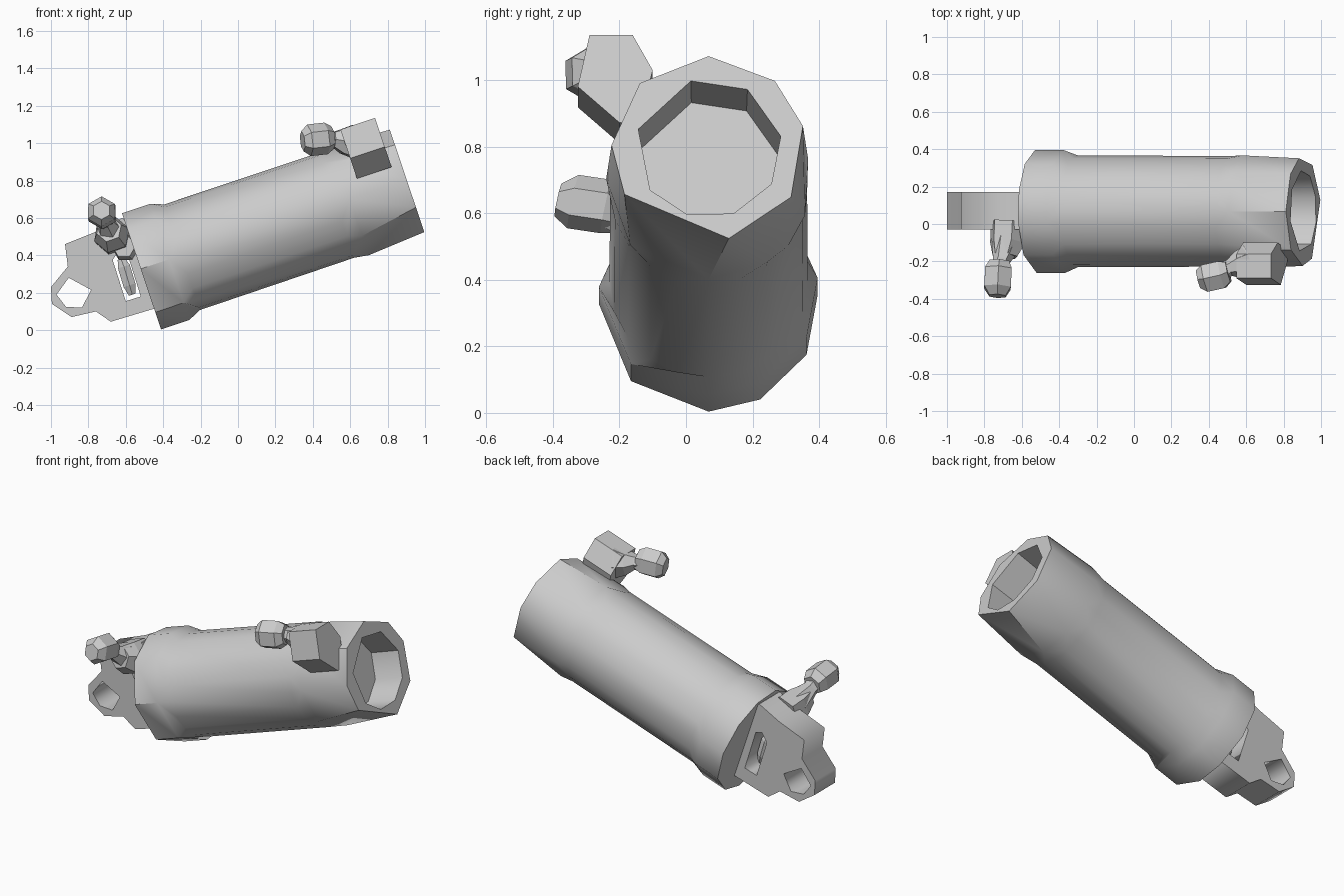
import bpy, bmesh, math
from mathutils import Vector

if "Cube" in bpy.data.objects:
    bpy.data.objects.remove(bpy.data.objects["Cube"])

TILT = math.radians(18.6)
U = Vector((math.cos(TILT), 0, math.sin(TILT)))     # along the barrel
V = Vector((-math.sin(TILT), 0, math.cos(TILT)))    # across the barrel, upward
Y = Vector((0, 1, 0))
END = Vector((0.905, 0.068, 0.795))                 # centre of the open end


def finish(bm, name, angle):
    bmesh.ops.recalc_face_normals(bm, faces=bm.faces)
    bmesh.ops.dissolve_limit(bm, angle_limit=0.01, verts=bm.verts, edges=bm.edges)
    me = bpy.data.meshes.new(name)
    bm.to_mesh(me)
    bm.free()
    ob = bpy.data.objects.new(name, me)
    bpy.context.collection.objects.link(ob)
    if angle:
        bpy.ops.object.select_all(action='DESELECT')
        ob.select_set(True)
        bpy.context.view_layer.objects.active = ob
        bpy.ops.object.shade_smooth_by_angle(angle=math.radians(angle))
    return ob


def zip_rings(bm, a, va, b, vb):
    """Join two rings with different numbers of corners, by angle."""
    n, m = len(a), len(b)
    i = j = 0
    ax, bx = a + [a[0] + 360], b + [b[0] + 360]
    while i < n or j < m:
        if j == m or (i < n and ax[i + 1] <= bx[j + 1]):
            bm.faces.new((va[i % n], va[(i + 1) % n], vb[j % m]))
            i += 1
        else:
            bm.faces.new((va[i % n], vb[(j + 1) % m], vb[j % m]))
            j += 1


def even(n, start=0):
    return [start + 360 * k / n for k in range(n)]


# Barrel with both collars and the open socket: (position, radius, corner angles)
socket = [20, 59, 100, 148, 194, 254, 307, 343]
rim = [12, 58, 104, 137, 180, 225, 268, 300]
rim_in = [0, 35, 70, 104, 137, 180, 225, 268, 310]
left = [0, 28, 63, 97, 130, 160, 190, 225, 268, 315]
tube = even(20)
stations = [(-0.19, 0.215, socket), (0, 0.22, socket), (0, 0.292, rim),
            (-0.32, 0.308, rim_in), (-0.40, 0.296, tube), (-1.27, 0.298, tube),
            (-1.34, 0.33, left), (-1.50, 0.33, left)]
bm = bmesh.new()
rings = []
for s, r, angs in stations:
    rings.append([bm.verts.new(END + U * s + Y * (r * math.sin(math.radians(a)))
                               - V * (r * math.cos(math.radians(a)))) for a in angs])
for k in range(len(stations) - 1):
    zip_rings(bm, stations[k][2], rings[k], stations[k + 1][2], rings[k + 1])
bm.faces.new(rings[0])
bm.faces.new(rings[-1])
finish(bm, "barrel", 42)

# Mounting lug: side profile with a pin hole and a slot
outline = [(-1, .23), (-.995, .14), (-.89, .07), (-.76, .10), (-.68, .045), (-.43, .12),
           (-.58, .58), (-.62, .60), (-.75, .53), (-.925, .46), (-.91, .34)]
pin_hole = [(-.97, .19), (-.905, .28), (-.785, .215), (-.835, .12), (-.92, .125)]
slot = [(-.67, .375), (-.635, .43), (-.595, .42), (-.52, .18), (-.60, .155)]
cu = bpy.data.curves.new("mounting_lug", 'CURVE')
cu.dimensions = '2D'
cu.fill_mode = 'BOTH'
cu.extrude = 0.1
for pts in (outline, pin_hole, slot):
    sp = cu.splines.new('POLY')
    sp.points.add(len(pts) - 1)
    for p, (x, z) in zip(sp.points, pts):
        p.co = (x, z, 0, 1)
    sp.use_cyclic_u = True
lug = bpy.data.objects.new("mounting_lug", cu)
bpy.context.collection.objects.link(lug)
lug.location = (0, 0.07, 0)
lug.rotation_euler = (math.pi / 2, 0, 0)
bpy.ops.object.select_all(action='DESELECT')
lug.select_set(True)
bpy.context.view_layer.objects.active = lug
bpy.ops.object.convert(target='MESH')


def loft(name, stations, n, turn=0):
    """Faceted round part through a list of (centre, radius)."""
    bm = bmesh.new()
    cs = [Vector(c) for c, r in stations]
    q = (cs[-1] - cs[0]).to_track_quat('Z', 'Y')
    rings = [[bm.verts.new(c + q @ Vector((r * math.cos(math.radians(a)),
                                          r * math.sin(math.radians(a)), 0)))
              for a in even(n, turn)] for c, (_, r) in zip(cs, stations)]
    for a, b in zip(rings, rings[1:]):
        for k in range(n):
            bm.faces.new((a[k], a[(k + 1) % n], b[(k + 1) % n], b[k]))
    bm.faces.new(rings[0])
    bm.faces.new(rings[-1])
    return finish(bm, name, 0)


# Bushing inside the slot
loft("slot_bushing", [((-.625, .07, .38), .022), ((-.61, .07, .34), .038),
                      ((-.58, .07, .24), .038), ((-.565, .07, .19), .022)], 6)

# Lower hose fitting: boss, neck and knob
loft("lower_boss", [((-.67, 0, .50), .10), ((-.675, -.10, .51), .10),
                    ((-.69, -.17, .54), .07)], 6, 20)
loft("lower_neck", [((-.68, -.10, .52), .085), ((-.71, -.20, .58), .045),
                    ((-.72, -.24, .61), .055)], 6)
loft("lower_lock_tab", [((-.60, -.01, .44), .075), ((-.61, -.10, .445), .06)], 6)
loft("lower_knob", [((-.72, -.20, .60), .06), ((-.725, -.24, .62), .082),
                    ((-.73, -.34, .635), .082), ((-.73, -.385, .64), .05)], 6, 30)

# Upper port block: six-sided, lying along the barrel
port = [(-.29, .377), (-.16, .377), (-.10, .266), (-.14, .10), (-.20, .10), (-.325, .214)]
bm = bmesh.new()
axis = Vector((END.x, 0, END.z))
ends = [[bm.verts.new(axis + U * s + Y * y + V * v) for y, v in port] for s in (-.25, -.055)]
bm.faces.new(ends[0])
bm.faces.new(ends[1])
for k in range(6):
    j = (k + 1) % 6
    bm.faces.new((ends[0][k], ends[0][j], ends[1][j], ends[1][k]))
finish(bm, "upper_port_block", 0)

# Upper hose fitting: neck and knob
loft("upper_neck", [((.62, -.21, 1.01), .10), ((.56, -.22, 1.01), .075),
                    ((.51, -.235, 1.02), .045), ((.47, -.26, 1.02), .055)], 6)
loft("upper_knob", [((.505, -.255, 1.03), .062), ((.47, -.27, 1.025), .085),
                    ((.38, -.29, 1.015), .085), ((.345, -.295, 1.01), .055)], 6, 30)
